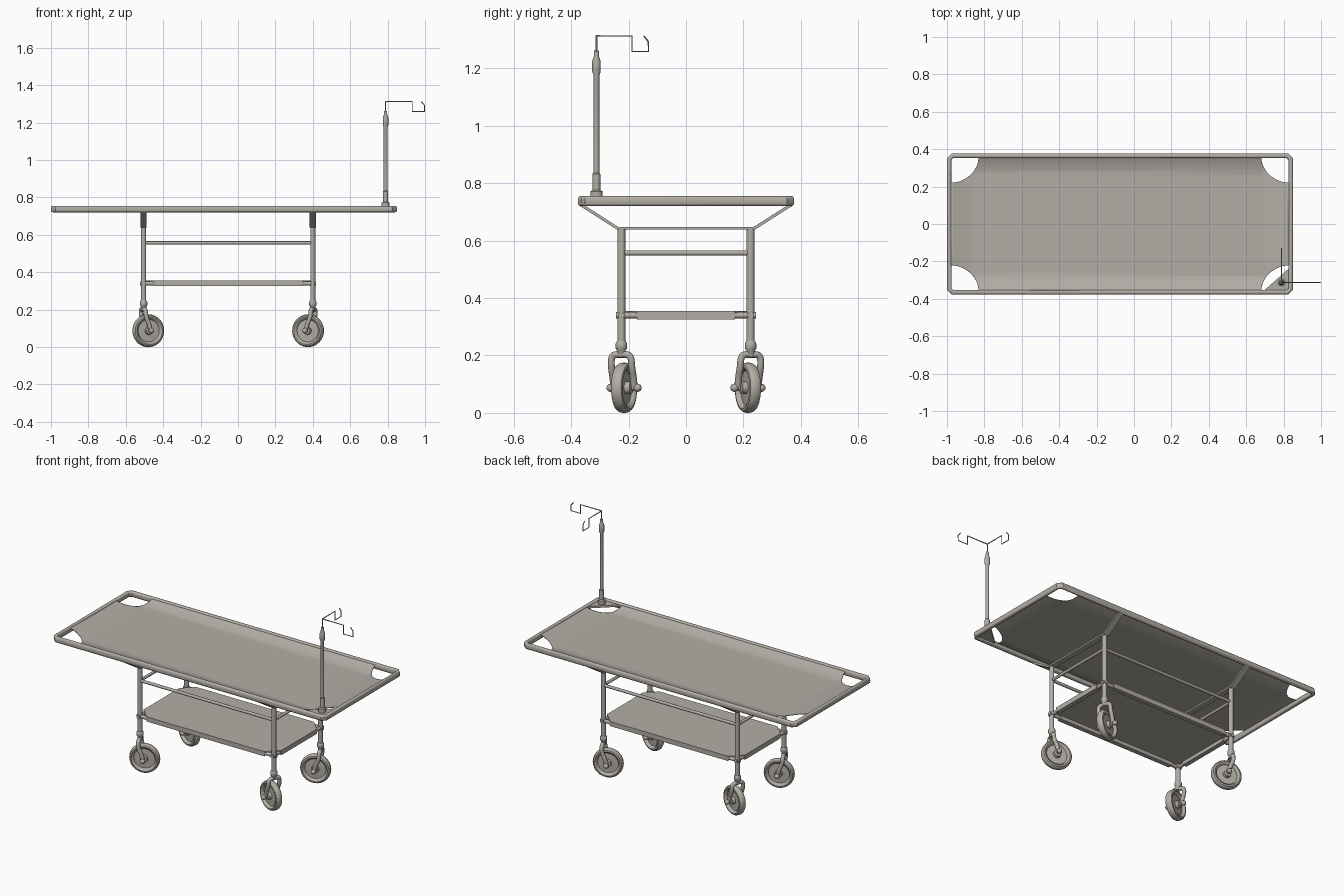
import bpy, bmesh, math
from mathutils import Vector, Matrix

if "Cube" in bpy.data.objects:
    bpy.data.objects.remove(bpy.data.objects["Cube"])

steel = bpy.data.materials.new("warm grey")
steel.diffuse_color = (0.45, 0.42, 0.38, 1)
steel.use_nodes = True
steel.node_tree.nodes["Principled BSDF"].inputs["Base Color"].default_value = steel.diffuse_color


def finish(name, bm, smooth=True):
    bmesh.ops.recalc_face_normals(bm, faces=bm.faces)
    me = bpy.data.meshes.new(name)
    bm.to_mesh(me)
    bm.free()
    ob = bpy.data.objects.new(name, me)
    bpy.context.collection.objects.link(ob)
    me.materials.append(steel)
    if smooth:
        bpy.ops.object.select_all(action='DESELECT')
        ob.select_set(True)
        bpy.context.view_layer.objects.active = ob
        bpy.ops.object.shade_smooth_by_angle(angle=math.radians(40))
    return ob


def loft(bm, rings, closed=False, caps=True):
    """Bridge equal-length rings of points with quads."""
    vs = [[bm.verts.new(p) for p in r] for r in rings]
    n = len(vs[0])
    for a, b in zip(vs, vs[1:] + (vs[:1] if closed else [])):
        for i in range(n):
            j = (i + 1) % n
            bm.faces.new((a[i], a[j], b[j], b[i]))
    if caps and not closed:
        bm.faces.new(vs[0])
        bm.faces.new(vs[-1])


def lathe(name, profile, mat=Matrix(), sides=24):
    """Turn (radius, height) pairs about z."""
    bm = bmesh.new()
    loft(bm, [[mat @ Vector((r * math.cos(t), r * math.sin(t), z))
               for t in (2 * math.pi * i / sides for i in range(sides))] for r, z in profile])
    return finish(name, bm)


def tube(name, pts, r, kind='POLY', sides=4):
    """Round tube along a path."""
    cu = bpy.data.curves.new(name, 'CURVE')
    cu.dimensions = '3D'
    cu.bevel_depth, cu.bevel_resolution, cu.use_fill_caps = r, sides, True
    sp = cu.splines.new(kind)
    sp.points.add(len(pts) - 1)
    for p, c in zip(sp.points, pts):
        p.co = (*c, 1)
    if kind == 'NURBS':
        sp.order_u, sp.use_endpoint_u, sp.resolution_u = 3, True, 5
    tmp = bpy.data.objects.new("tmp", cu)
    bpy.context.collection.objects.link(tmp)
    me = bpy.data.meshes.new_from_object(tmp.evaluated_get(bpy.context.evaluated_depsgraph_get()))
    bm = bmesh.new()
    bm.from_mesh(me)
    bpy.data.objects.remove(tmp)
    bpy.data.meshes.remove(me)
    return finish(name, bm)


def prism(name, outline, offset):
    """Extrude a flat outline by an offset vector."""
    bm = bmesh.new()
    o = Vector(offset)
    loft(bm, [[Vector(p) for p in outline], [Vector(p) + o for p in outline]])
    return finish(name, bm, False)


def octagon(x0, x1, y, c, z):
    return [(x0 + c, -y, z), (x1 - c, -y, z), (x1, -y + c, z), (x1, y - c, z),
            (x1 - c, y, z), (x0 + c, y, z), (x0, y - c, z), (x0, -y + c, z)]


# Top frame: rounded section swept round a chamfered rectangle
bm = bmesh.new()
rings = []
for i in range(16):
    t = 2 * math.pi * i / 16
    c, s = math.cos(t), math.sin(t)
    d = 0.012 + 0.012 * math.copysign(abs(c) ** 0.7, c)
    z = 0.738 + 0.0175 * math.copysign(abs(s) ** 0.7, s)
    rings.append(octagon(-1 + d, 0.85 - d, 0.377 - d, 0.025 - 0.586 * d, z))
loft(bm, rings, closed=True)
finish("top_frame", bm)

# Sagging canvas bed with quarter-round cut corners
X0, X1, Y = -0.985, 0.835, 0.362
RX, RY = 0.155, 0.142
outline = []
for cx, cy, a0 in ((X0, -Y, 90), (X1, -Y, 180), (X1, Y, 270), (X0, Y, 0)):
    for k in range(13):
        t = math.radians(a0 - 90 * k / 12)
        outline.append((cx + RX * math.cos(t), cy + RY * math.sin(t)))
IX0, IX1, IY = -0.85, 0.70, 0.275


def bed_point(p, t):
    q = (min(max(p[0], IX0 + .02), IX1 - .02), min(max(p[1], -IY + .02), IY - .02))
    x, y = p[0] + (q[0] - p[0]) * t, p[1] + (q[1] - p[1]) * t
    d = max((IX0 - x) / (IX0 - X0), (x - IX1) / (X1 - IX1), (abs(y) - IY) / (Y - IY), 0)
    return (x, y, 0.724 + 0.027 * d ** 1.4)


bm = bmesh.new()
loft(bm, [[bed_point(p, k / 8) for p in outline] for k in range(9)], caps=False)
bm.verts.ensure_lookup_table()
bm.faces.new(bm.verts[-len(outline):])
bed = finish("canvas_bed", bm)
if bed.data.polygons[-1].normal.z < 0:
    bed.data.flip_normals()
mod = bed.modifiers.new("thickness", 'SOLIDIFY')
mod.thickness = 0.003

LX, LY = (-0.505, 0.4), 0.225

# Trapezoid brackets under the frame
for x in LX:
    hw = 0.017
    prof = [(-0.372, 0.722), (-0.24, 0.638), (0.24, 0.638), (0.372, 0.722),
            (0.352, 0.722), (0.236, 0.648), (-0.236, 0.648), (-0.352, 0.722)]
    prism("frame_bracket", [(x - hw, y, z) for y, z in prof], (2 * hw, 0, 0))
    # Cross rails
    tube("cross_rail", [(x, -LY, 0.557), (x, LY, 0.557)], 0.009)
    tube("shelf_cross_tube", [(x, -0.243, 0.34), (x, 0.243, 0.34)], 0.011)

for s in (-1, 1):
    tube("side_rail", [(LX[0], s * LY, 0.557), (LX[1], s * LY, 0.557)], 0.009)
    tube("shelf_side_tube", [(-0.523, s * LY, 0.34), (0.418, s * LY, 0.34)], 0.011)

# Lower shelf: panel with wrapped edges and cut corners
prism("shelf_panel", octagon(-0.519, 0.414, 0.239, 0.068, 0.348), (0, 0, 0.007))
for s in (-1, 1):
    prism("shelf_side_edge", [(-0.45, s * LY - .014, 0.326), (0.345, s * LY - .014, 0.326),
          (0.345, s * LY + .014, 0.326), (-0.45, s * LY + .014, 0.326)], (0, 0, 0.028))
for x in LX:
    prism("shelf_end_edge", [(x - .014, -0.171, 0.326), (x + .014, -0.171, 0.326),
          (x + .014, 0.171, 0.326), (x - .014, 0.171, 0.326)], (0, 0, 0.028))

# Legs and swivelled casters
half = [(0.012, 0.03), (0.02, 0.027), (0.022, 0.008), (0.06, 0.006), (0.064, 0.016),
        (0.073, 0.021), (0.081, 0.019), (0.086, 0.012), (0.0875, 0.004)]
wheel = half + [(r, -h) for r, h in reversed(half)]
ball = [(0.0145 * math.sin(math.pi * (k + .1) / 8.2), 0.0145 * math.cos(math.pi * (k + .1) / 8.2))
        for k in range(9)]
TRAIL, WZ = 0.027, 0.0875
for x, y, ang in ((LX[0], -LY, 20), (LX[1], -LY, 160), (LX[0], LY, -20), (LX[1], LY, 200)):
    base = Matrix.Translation((x, y, 0)) @ Matrix.Rotation(math.radians(ang), 4, 'Z')
    lathe("leg", [(0.0135, 0.24), (0.0135, 0.642)], Matrix.Translation((x, y, 0)))
    lathe("swivel_collar", [(0.013, 0.195), (0.015, 0.218), (0.02, 0.224), (0.02, 0.242),
                            (0.015, 0.25)], base)
    axle = base @ Matrix.Translation((TRAIL, 0, WZ)) @ Matrix.Rotation(math.pi / 2, 4, 'X')
    lathe("wheel", wheel, axle, 40)
    lathe("axle", [(0.009, -0.05), (0.009, 0.05)], axle, 16)
    for s in (-1, 1):
        lathe("axle_cap", ball, axle @ Matrix.Translation((0, 0, s * 0.05)), 16)
    path = [(TRAIL, 0.038, WZ), (0.02, 0.038, 0.12), (0, 0.038, 0.16), (-0.002, 0.036, 0.203),
            (0, 0, 0.203)]
    path += [(u, -v, z) for u, v, z in reversed(path[:-1])]
    tube("caster_fork", [base @ Vector(p) for p in path], 0.012, 'NURBS')

# Corner plate and drip pole
PX, PY = 0.789, -0.312
prism("corner_plate", [(0.685, -0.365, 0.735), (0.838, -0.365, 0.735), (0.838, -0.228, 0.735)],
      (0, 0, 0.012))
lathe("drip_pole", [(0.021, 0.745), (0.021, 0.772), (0.014, 0.776), (0.014, 0.832), (0.01, 0.836),
                    (0.01, 1.175), (0.015, 1.19), (0.015, 1.225), (0.009, 1.242), (0.008, 1.262)],
      Matrix.Translation((PX, PY, 0)))
tube("hook_stem", [(PX, PY, 1.25), (PX, PY, 1.315)], 0.003, sides=1)
for dx, dy, k in ((1, 0, 1.0), (0, 1, 0.87)):
    prof = [(0, 1.313), (0.142, 1.313), (0.142, 1.259), (0.208, 1.259), (0.208, 1.293),
            (0.19, 1.313)]
    tube("drip_hook", [(PX + dx * u * k, PY + dy * u * k, z) for u, z in prof], 0.003, sides=1)
